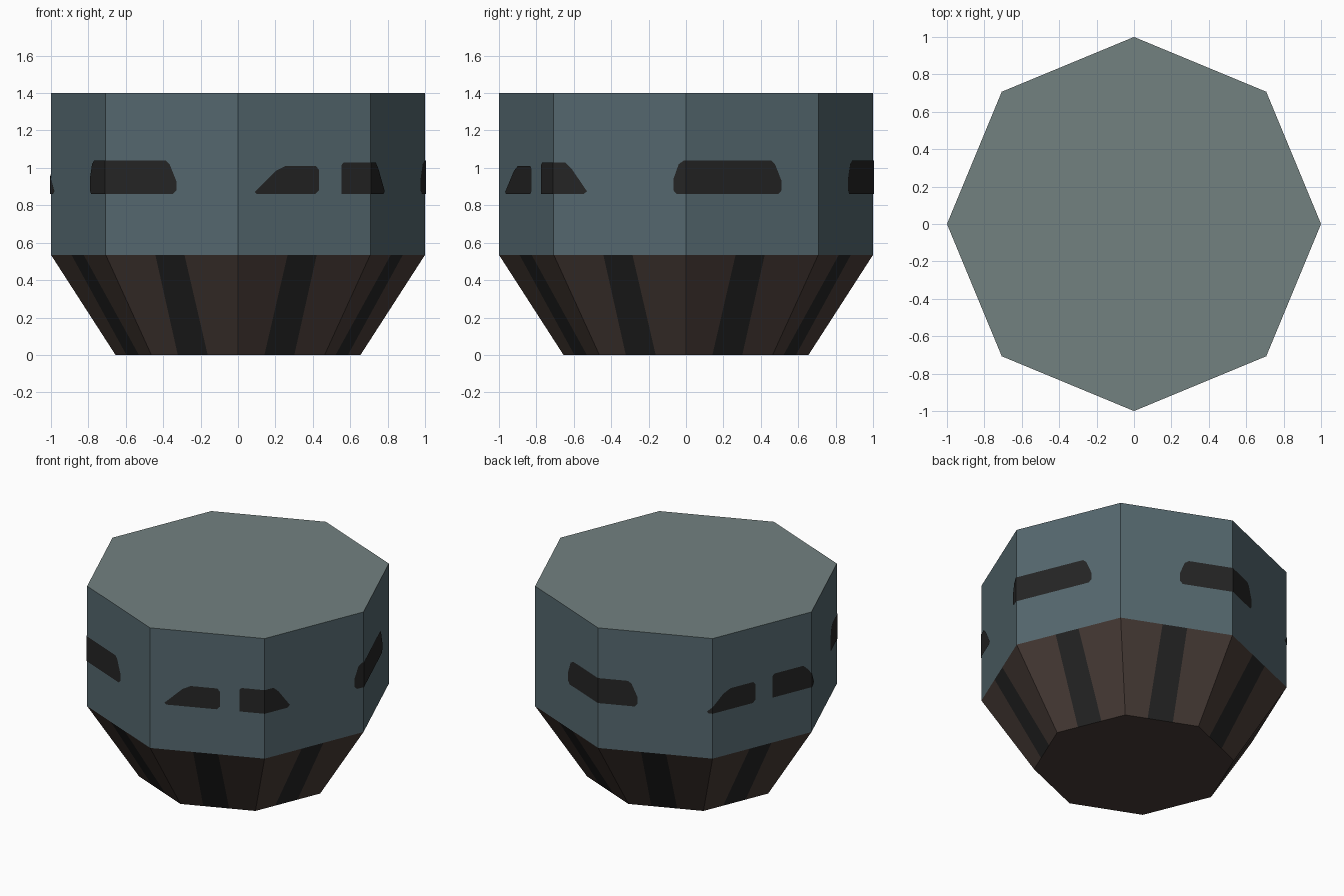
import bpy, bmesh, math
from mathutils import Vector

if "Cube" in bpy.data.objects:
    bpy.data.objects.remove(bpy.data.objects["Cube"])

TOP, WAIST, FOOT_R = 1.4, 0.535, 0.655


def material(name, rgb):
    m = bpy.data.materials.new(name)
    m.diffuse_color = (*rgb, 1)
    m.use_nodes = True
    m.node_tree.nodes["Principled BSDF"].inputs["Base Color"].default_value = m.diffuse_color
    return m


slate = material("slate wall", (0.090, 0.138, 0.158))
roof_grey = material("pale roof", (0.170, 0.219, 0.217))
brown = material("dark brown", (0.066, 0.045, 0.038))
black = material("soft black", (0.0185, 0.0185, 0.0185))


def corner(i, r, z):
    a = math.radians(45 * i - 90)
    return Vector((r * math.cos(a), r * math.sin(a), z))


def wrap(u, r, z):
    """Point on the octagon wall; u counts facets from the front corner."""
    i = math.floor(u)
    return corner(i, r, z).lerp(corner(i + 1, r, z), u - i)


def finish(bm, name, mats):
    me = bpy.data.meshes.new(name)
    bm.to_mesh(me)
    bm.free()
    for m in mats:
        me.materials.append(m)
    ob = bpy.data.objects.new(name, me)
    bpy.context.collection.objects.link(ob)
    return ob


def add_face(bm, pts, mat=0):
    f = bm.faces.new([bm.verts.new(p) for p in pts])
    f.material_index = mat


# Upper wall with its roof
bm = bmesh.new()
for i in range(8):
    add_face(bm, [wrap(i, 1, WAIST), wrap(i + 1, 1, WAIST), wrap(i + 1, 1, TOP), wrap(i, 1, TOP)])
add_face(bm, [corner(i, 1, TOP) for i in range(8)], 1)
bmesh.ops.remove_doubles(bm, verts=bm.verts, dist=1e-4)
finish(bm, "upper_body", [slate, roof_grey])

# Tapered base: each facet is brown, black stripe, brown
bm = bmesh.new()
low, high = (0, 0.305, 0.65, 1), (0, 0.375, 0.595, 1)


def along(i, t, r, z):
    return corner(i, r, z).lerp(corner(i + 1, r, z), t)


for i in range(8):
    for k in range(3):
        add_face(bm, [along(i, low[k], FOOT_R, 0), along(i, low[k + 1], FOOT_R, 0),
                      along(i, high[k + 1], 1, WAIST), along(i, high[k], 1, WAIST)], k % 2)
add_face(bm, [corner(-i, FOOT_R, 0) for i in range(8)])
bmesh.ops.remove_doubles(bm, verts=bm.verts, dist=1e-4)
finish(bm, "tapered_base", [brown, black])

# Window outlines: distance along the wall, height
LONG = [(0.025, 0.86), (0.79, 0.86), (0.815, 0.88), (0.815, 0.93), (0.765, 1.02),
        (0.735, 1.04), (0.08, 1.04), (0.04, 1.02), (0, 0.94), (0, 0.88)]
SLANT_LEFT = [(0.015, 0.86), (0.455, 0.86), (0.482, 0.88), (0.482, 0.99), (0.46, 1.01),
              (0.23, 1.01), (0.16, 0.985), (0, 0.872)]
SLANT_RIGHT = [(0, 0.86), (0.45, 0.86), (0.475, 0.875), (0.36, 0.995), (0.31, 1.03),
               (0.02, 1.03), (0, 1.015)]


def window(name, start, outline):
    """Draw flat, cut at the wall corners, then wrap round the octagon."""
    bm = bmesh.new()
    add_face(bm, [(start + u, 0, z) for u, z in outline])
    for k in range(-2, 8):
        bmesh.ops.bisect_plane(bm, geom=bm.verts[:] + bm.edges[:] + bm.faces[:],
                               plane_co=(k, 0, 0), plane_no=(1, 0, 0), dist=1e-5)
    for v in bm.verts:
        v.co = wrap(v.co.x, 1.004, v.co.z)
    bm.normal_update()
    finish(bm, name, [black])


for n, start in enumerate((-1.28, 1.905, 3.53)):
    window(f"long_window_{n + 1}", start, LONG)
for n, start in enumerate((0.127, 4.95)):
    window(f"left_slant_window_{n + 1}", start, SLANT_LEFT)
    window(f"right_slant_window_{n + 1}", start + 0.652, SLANT_RIGHT)
